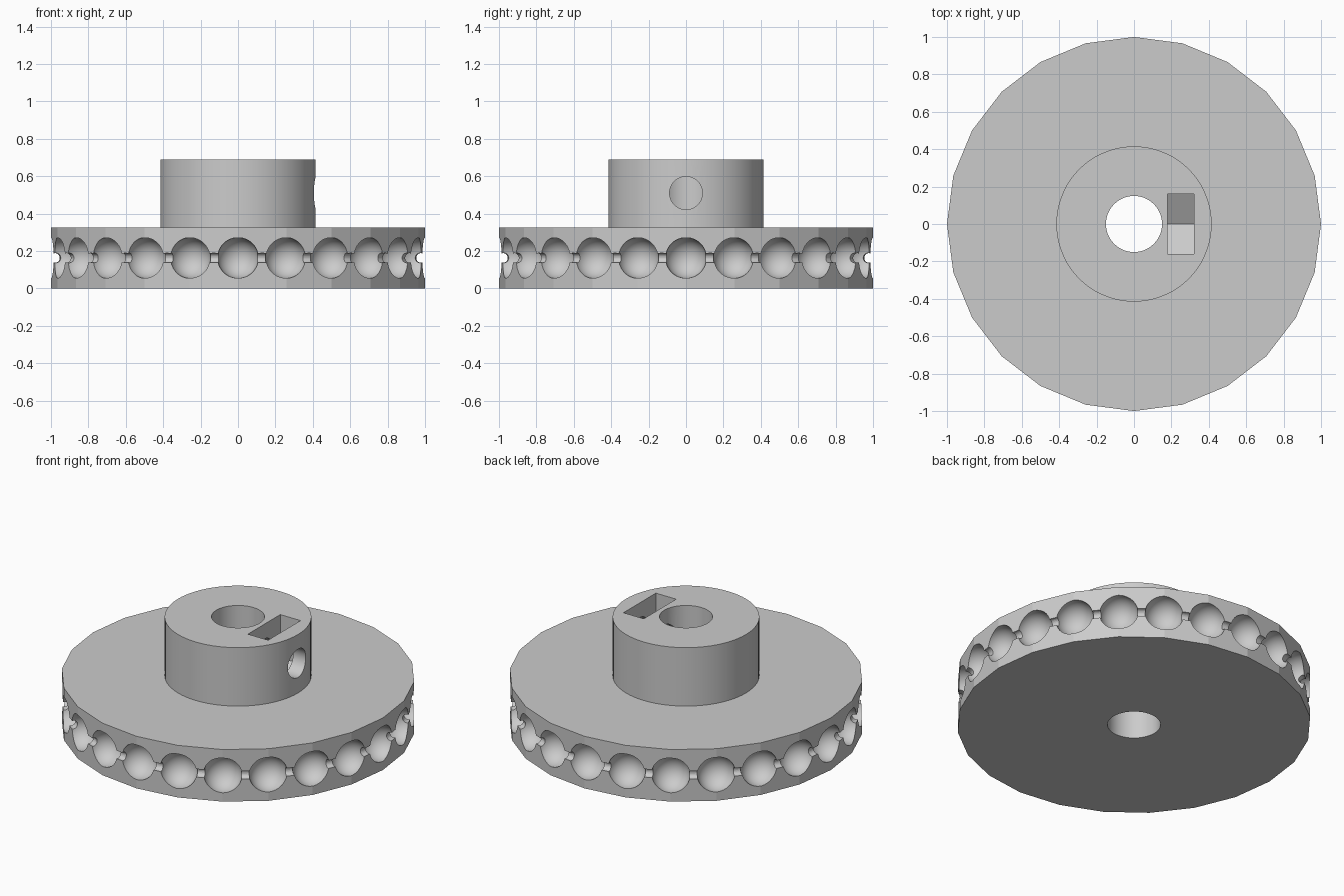
import bpy
import bmesh
from math import cos, sin, pi, radians
from mathutils import Matrix, Vector

cube = bpy.data.objects.get("Cube")
if cube:
    bpy.data.objects.remove(cube, do_unlink=True)

DISC_TOP, HUB_TOP = 0.325, 0.69
BEADS, BEAD_R, CHAIN_R, CHAIN_Z = 24, 0.109, 0.985, 0.163
BORE_R, SCREW_Z = 0.15, 0.51

grey = bpy.data.materials.new("plain grey")
grey.use_nodes = True
colour = (0.6, 0.6, 0.6, 1)
grey.diffuse_color = colour
grey.node_tree.nodes["Principled BSDF"].inputs["Base Color"].default_value = colour


def make(name, bm):
    bmesh.ops.recalc_face_normals(bm, faces=bm.faces)
    mesh = bpy.data.meshes.new(name)
    bm.to_mesh(mesh)
    bm.free()
    mesh.materials.append(grey)
    obj = bpy.data.objects.new(name, mesh)
    bpy.context.collection.objects.link(obj)
    return obj


def prism(name, profile, direction):
    """Extrude a closed outline along a direction."""
    bm = bmesh.new()
    face = bm.faces.new([bm.verts.new(p) for p in profile])
    ext = bmesh.ops.extrude_face_region(bm, geom=[face], use_keep_orig=True)
    moved = [g for g in ext["geom"] if isinstance(g, bmesh.types.BMVert)]
    bmesh.ops.translate(bm, verts=moved, vec=Vector(direction))
    return make(name, bm)


def circle(radius, sides):
    return [(radius * cos(2 * pi * i / sides), radius * sin(2 * pi * i / sides))
            for i in range(sides)]


def cylinder(name, radius, sides, z0, z1):
    return prism(name, [(x, y, z0) for x, y in circle(radius, sides)], (0, 0, z1 - z0))


def cut(target, *cutters):
    bpy.context.view_layer.objects.active = target
    for c in cutters:
        mod = target.modifiers.new("cut", "BOOLEAN")
        mod.operation, mod.solver, mod.object = "DIFFERENCE", "EXACT", c
        bpy.ops.object.modifier_apply(modifier=mod.name)


# Main bodies
disc = cylinder("pulley_disc", 1, BEADS, 0, DISC_TOP)
hub = cylinder("hub", 0.415, 72, DISC_TOP, HUB_TOP)

# Shaft bore
bore = cylinder("bore_cutter", BORE_R, 48, -0.1, HUB_TOP + 0.1)

# Ring of bead pockets
bm = bmesh.new()
for i in range(BEADS):
    place = Matrix.Rotation(2 * pi * i / BEADS, 4, "Z") @ Matrix.Translation((CHAIN_R, 0, CHAIN_Z))
    bmesh.ops.create_uvsphere(bm, u_segments=48, v_segments=24, radius=BEAD_R, matrix=place)
beads = make("bead_cutter", bm)

# Cord groove linking the pockets
bm = bmesh.new()
ring = [bm.verts.new((CHAIN_R + x, 0, CHAIN_Z + z)) for x, z in circle(0.026, 24)]
edges = [bm.edges.new((ring[i - 1], ring[i])) for i in range(len(ring))]
bmesh.ops.spin(bm, geom=ring + edges, cent=(0, 0, 0), axis=(0, 0, 1),
               angle=2 * pi, steps=96, use_merge=True)
bmesh.ops.remove_doubles(bm, verts=bm.verts, dist=0.0001)
groove = make("groove_cutter", bm)

# Nut slot with pointed floor, and set screw hole on the +x side
slot_outline = [(-0.16, 0.8), (-0.16, 0.42), (0, 0.328), (0.16, 0.42), (0.16, 0.8)]
slot = prism("slot_cutter", [(0.18, y, z) for y, z in slot_outline], (0.14, 0, 0))
screw = prism("screw_cutter", [(0, y, SCREW_Z + z) for y, z in circle(0.088, 48)], (0.6, 0, 0))

cut(disc, bore, beads, groove)
cut(hub, bore, slot, screw)
for helper in (bore, beads, groove, slot, screw):
    bpy.data.objects.remove(helper, do_unlink=True)

# Smooth the round surfaces, keep the disc's facets crisp
bpy.ops.object.select_all(action="DESELECT")
for part, angle in ((disc, 14), (hub, 20)):
    part.select_set(True)
    bpy.context.view_layer.objects.active = part
    bpy.ops.object.shade_smooth_by_angle(angle=radians(angle))
    part.select_set(False)
